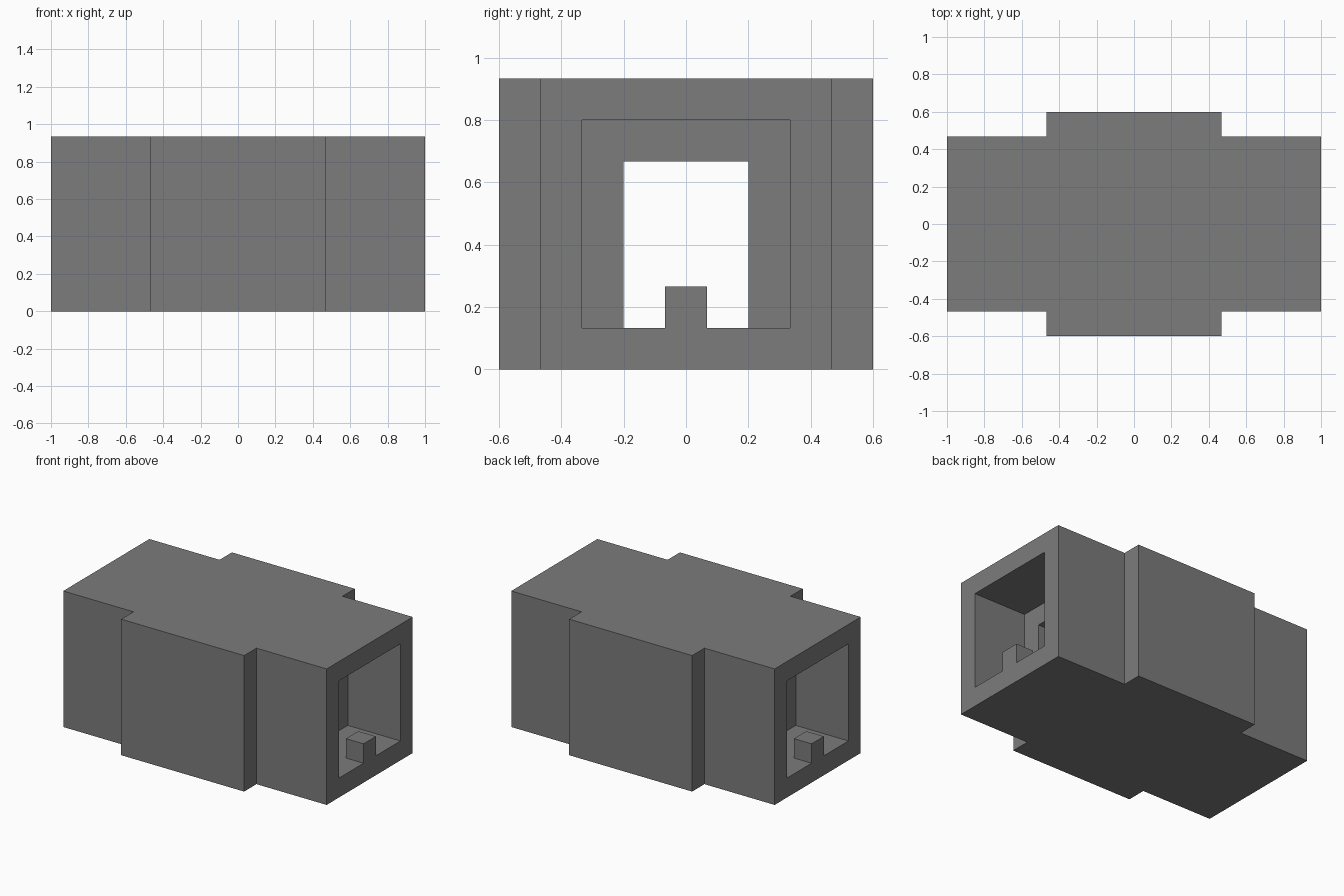
import bpy
import bmesh

U = 1 / 15  # modular grid step

default = bpy.data.objects.get("Cube")
if default:
    bpy.data.objects.remove(default, do_unlink=True)

grey = bpy.data.materials.new("hull grey")
grey.use_nodes = True
colour = (0.2, 0.2, 0.2, 1)
grey.diffuse_color = colour
grey.node_tree.nodes["Principled BSDF"].inputs["Base Color"].default_value = colour


def add_object(name, bm):
    bmesh.ops.recalc_face_normals(bm, faces=bm.faces)
    mesh = bpy.data.meshes.new(name)
    bm.to_mesh(mesh)
    bm.free()
    mesh.materials.append(grey)
    obj = bpy.data.objects.new(name, mesh)
    bpy.context.collection.objects.link(obj)
    return obj


def prism(name, outline, bottom, top):
    """Extrude a plan outline, given in grid steps, from bottom to top."""
    bm = bmesh.new()
    face = bm.faces.new([bm.verts.new((x * U, y * U, bottom * U)) for x, y in outline])
    grown = bmesh.ops.extrude_face_region(bm, geom=[face])["geom"]
    verts = [v for v in grown if isinstance(v, bmesh.types.BMVert)]
    bmesh.ops.translate(bm, verts=verts, vec=(0, 0, (top - bottom) * U))
    return add_object(name, bm)


def box(name, x0, x1, half_width, bottom, top):
    w = half_width
    return prism(name, [(x0, -w), (x1, -w), (x1, w), (x0, w)], bottom, top)


def cut(target, cutter):
    mod = target.modifiers.new("opening", "BOOLEAN")
    mod.operation = "DIFFERENCE"
    mod.solver = "EXACT"
    mod.object = cutter
    bpy.context.view_layer.objects.active = target
    bpy.ops.object.modifier_apply(modifier=mod.name)
    bpy.data.objects.remove(cutter, do_unlink=True)


# Hull with a wider middle section
quarter = [(15, 7), (7, 7), (7, 9)]
back = quarter + [(-x, y) for x, y in reversed(quarter)]
hull = prism("hull", back + [(-x, -y) for x, y in back], 0, 14)

# Passage through the whole hull, then a larger recess at each end
cut(hull, box("passage_cutter", -16, 16, 3, 2, 10))
for x0, x1 in ((9, 16), (-16, -9)):
    cut(hull, box("recess_cutter", x0, x1, 5, 2, 12))

# Small block on the sill of each opening
box("left_sill_block", 13, 15, 1, 2, 4)
box("right_sill_block", -15, -13, 1, 2, 4)
